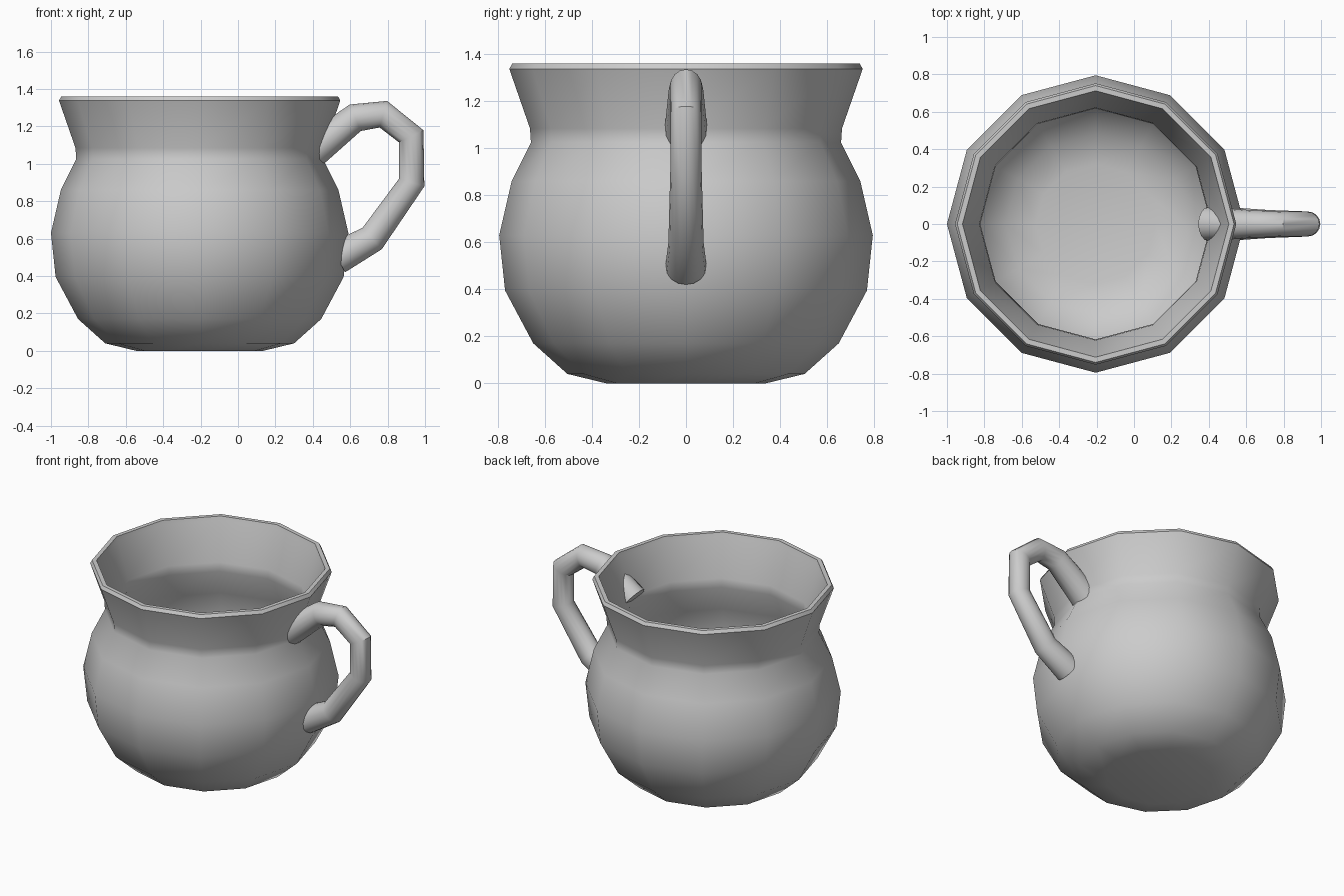
import bpy, bmesh
from math import sin, cos, pi, radians
from mathutils import Vector

if "Cube" in bpy.data.objects:
    bpy.data.objects.remove(bpy.data.objects["Cube"])

CX = -0.205  # pot axis


def bridge(bm, rings):
    for a, b in zip(rings, rings[1:]):
        n = len(a)
        for i in range(n):
            bm.faces.new((a[i], a[(i + 1) % n], b[(i + 1) % n], b[i]))


def finish(bm, name, angle):
    bmesh.ops.recalc_face_normals(bm, faces=bm.faces)
    mesh = bpy.data.meshes.new(name)
    bm.to_mesh(mesh)
    bm.free()
    ob = bpy.data.objects.new(name, mesh)
    bpy.context.collection.objects.link(ob)
    bpy.ops.object.select_all(action='DESELECT')
    ob.select_set(True)
    bpy.context.view_layer.objects.active = ob
    bpy.ops.object.shade_smooth_by_angle(angle=radians(angle))
    return ob


# Pot: 12-sided lathe, outer wall up to the rim, then down the inner wall
outer = [(0.34, 0), (0.505, 0.04), (0.65, 0.17), (0.77, 0.395), (0.795, 0.63),
         (0.742, 0.86), (0.66, 1.025), (0.664, 1.085), (0.752, 1.338), (0.74, 1.36)]
inner = [(0.712, 1.36), (0.705, 1.335), (0.622, 1.085), (0.617, 1.025), (0.70, 0.84),
         (0.753, 0.63), (0.73, 0.41), (0.615, 0.20), (0.48, 0.08), (0.32, 0.045)]
bm = bmesh.new()
rings = [[bm.verts.new((CX + r * cos(i * pi / 6), r * sin(i * pi / 6), z))
          for i in range(12)] for r, z in outer + inner]
bridge(bm, rings)
bm.faces.new(rings[0])
bm.faces.new(rings[-1])
finish(bm, "pot_body", 40)

# Handle: round tube mitred along a path of (x, z, radius), ends sunk in the wall
path = [(0.40, 1.07, 0.092), (0.627, 1.246, 0.074), (0.777, 1.265, 0.068),
        (0.926, 1.147, 0.066), (0.929, 0.90, 0.067), (0.717, 0.60, 0.075),
        (0.53, 0.497, 0.088)]
pts = [Vector((x, 0, z)) for x, z, r in path]
bm = bmesh.new()
rings = []
SIDES = 16
for k, p in enumerate(pts):
    d_in = (p - pts[max(k - 1, 0)]).normalized()
    d_out = (pts[min(k + 1, len(pts) - 1)] - p).normalized()
    t = (d_in + d_out).normalized()
    side = Vector((-t.z, 0, t.x))
    stretch = 1 / max(t.dot(d_in), t.dot(d_out))
    r = path[k][2]
    rings.append([bm.verts.new(p + side * (r * stretch * cos(a)) + Vector((0, r * sin(a), 0)))
                  for a in (2 * pi * i / SIDES for i in range(SIDES))])
bridge(bm, rings)
bm.faces.new(rings[0])
bm.faces.new(rings[-1])
finish(bm, "handle", 40)
